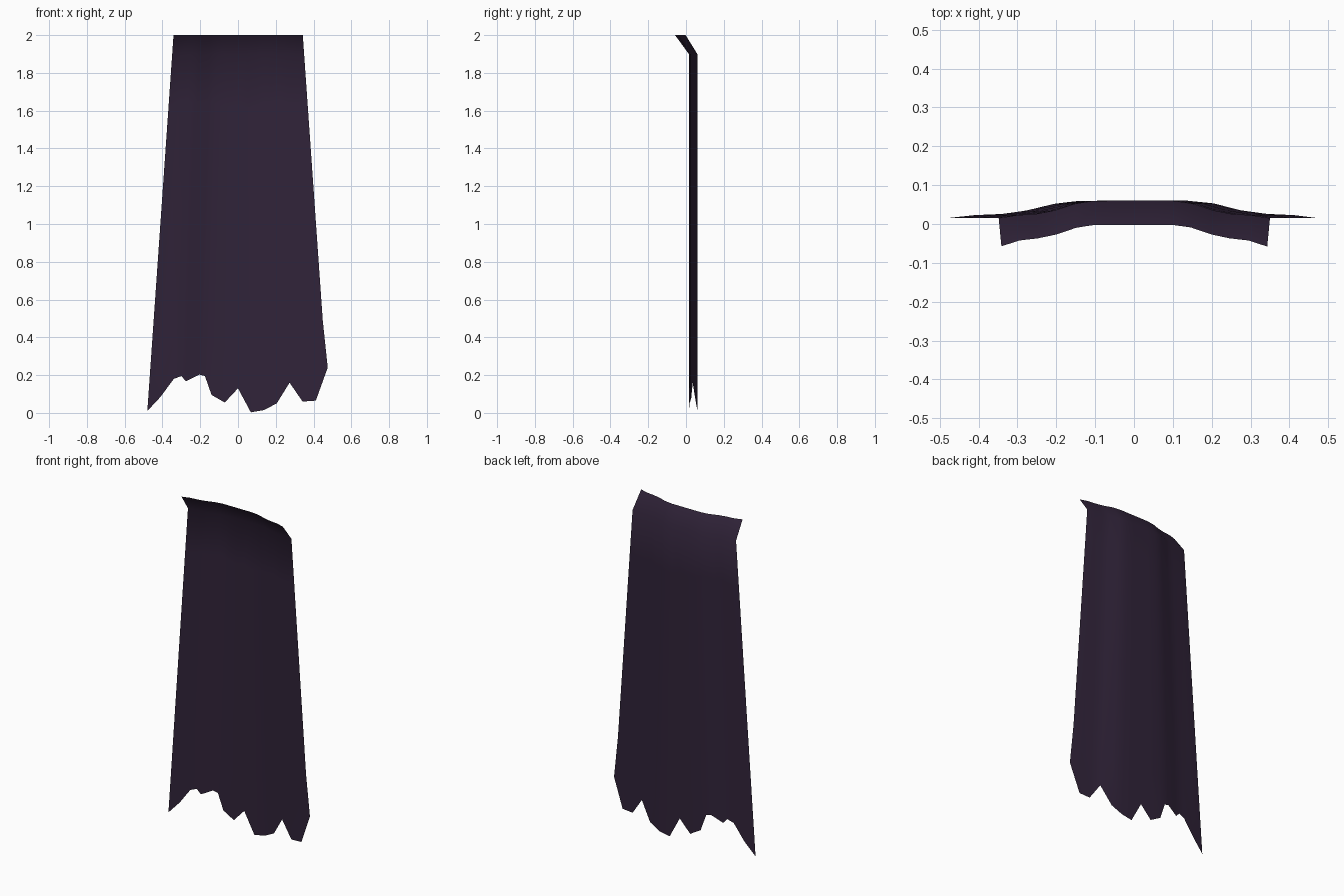
import bpy
import bmesh

cube = bpy.data.objects.get("Cube")
if cube:
    bpy.data.objects.remove(cube, do_unlink=True)

FOLD_Z, TOP_Z = 1.9, 2.0

# Ragged hem, right side to left side: (x, z)
HEM = [(-.48, .01), (-.41, .085), (-.34, .18), (-.3, .195), (-.275, .167),
       (-.205, .203), (-.175, .195), (-.14, .095), (-.07, .055), (0, .13),
       (.068, .003), (.137, .015), (.205, .05), (.273, .16), (.342, .06),
       (.412, .065), (.475, .24)]

# Depth of the cloth at evenly spaced steps from middle to side edge
DEPTH = [.06, .06, .06, .053, .036, .026, .023, .015]


def half_width(z):
    return .35 + .07 * (FOLD_Z - z)


def depth(u):
    s = min(abs(u), 1) * (len(DEPTH) - 1)
    i = min(int(s), len(DEPTH) - 2)
    return DEPTH[i] + (DEPTH[i + 1] - DEPTH[i]) * (s - i)


# Dark cloth colour
cloth = bpy.data.materials.new("dark_purple_cloth")
cloth.use_nodes = True
color = (.030, .017, .041, 1)
cloth.diffuse_color = color
bsdf = cloth.node_tree.nodes["Principled BSDF"]
bsdf.inputs["Base Color"].default_value = color
bsdf.inputs["Roughness"].default_value = .9

# Sheet of cloth: columns rise from the hem to the fold, then lean forward
bm = bmesh.new()
columns = []
for x, z in HEM:
    u = max(-1, min(1, x / half_width(z)))
    y = depth(u)
    column = [bm.verts.new((x, y, z))]
    for t in (.15, .5, .85, 1):
        h = z + (FOLD_Z - z) * t
        column.append(bm.verts.new((u * half_width(h), y, h)))
    lean = .062 + .011 * abs(u) ** 8
    column.append(bm.verts.new((u * .343, y - lean, TOP_Z)))
    columns.append(column)

for a, b in zip(columns, columns[1:]):
    for i in range(len(a) - 1):
        bm.faces.new((a[i], b[i], b[i + 1], a[i + 1]))

for face in bm.faces:
    face.smooth = True

mesh = bpy.data.meshes.new("cape")
bm.to_mesh(mesh)
bm.free()
mesh.materials.append(cloth)
cape = bpy.data.objects.new("cape", mesh)
bpy.context.collection.objects.link(cape)
